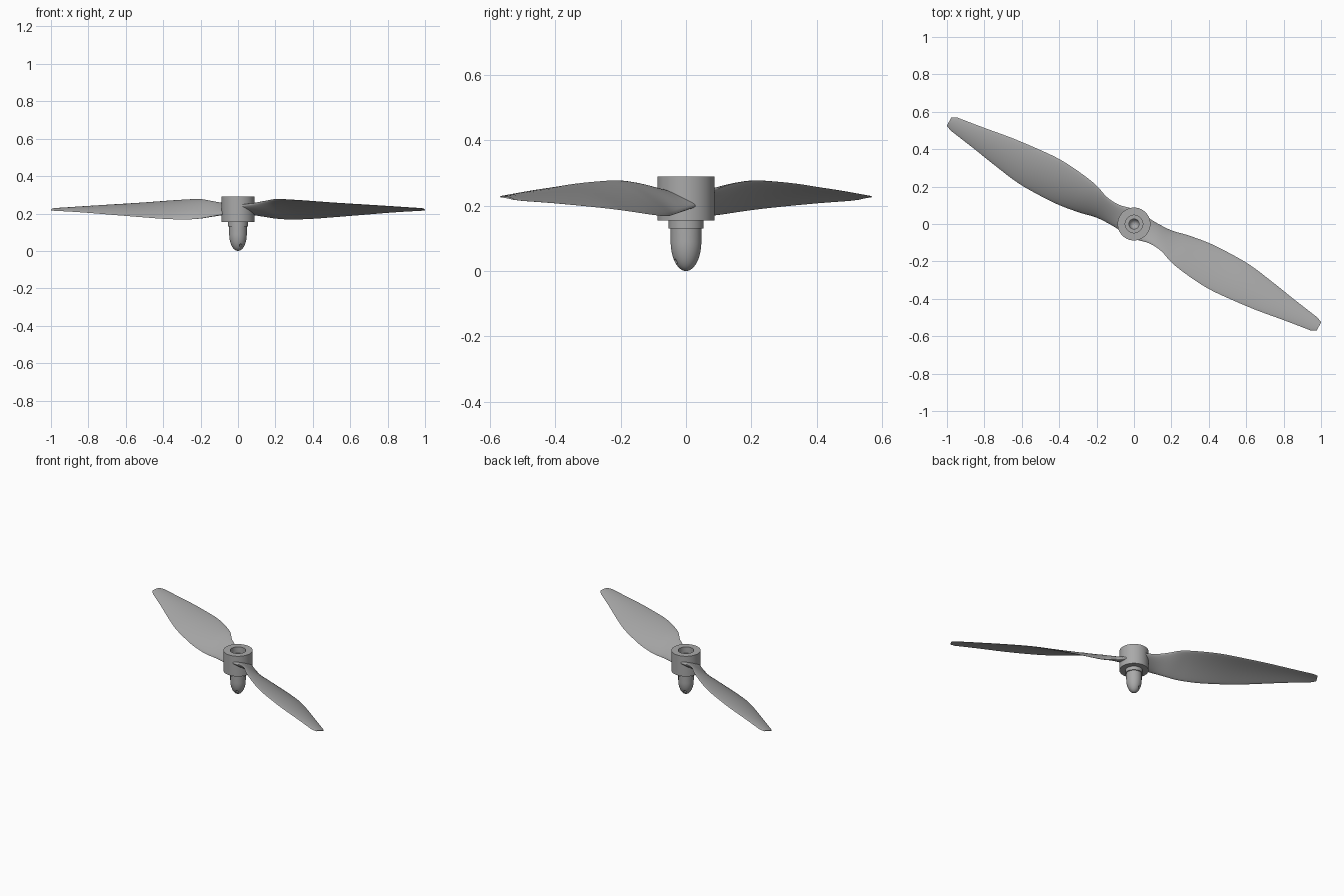
import bpy, bmesh, math
from mathutils import Vector, Matrix

cube = bpy.data.objects.get("Cube")
if cube:
    bpy.data.objects.remove(cube, do_unlink=True)

grey = bpy.data.materials.new("plain grey")
grey.use_nodes = True
grey.diffuse_color = (0.4, 0.4, 0.4, 1)
grey.node_tree.nodes["Principled BSDF"].inputs["Base Color"].default_value = (0.4, 0.4, 0.4, 1)


def finish(name, bm, angle=35):
    bmesh.ops.recalc_face_normals(bm, faces=bm.faces)
    mesh = bpy.data.meshes.new(name)
    bm.to_mesh(mesh)
    bm.free()
    mesh.materials.append(grey)
    ob = bpy.data.objects.new(name, mesh)
    bpy.context.collection.objects.link(ob)
    bpy.ops.object.select_all(action="DESELECT")
    ob.select_set(True)
    bpy.context.view_layer.objects.active = ob
    bpy.ops.object.shade_smooth_by_angle(angle=math.radians(angle))
    return ob


def lathe(name, profile, closed, steps=64):
    """Spin a radius/height profile around z."""
    bm = bmesh.new()
    verts = [bm.verts.new((r, 0, z)) for r, z in profile]
    edges = [bm.edges.new(pair) for pair in zip(verts, verts[1:])]
    if closed:
        edges.append(bm.edges.new((verts[-1], verts[0])))
    bmesh.ops.spin(bm, geom=verts + edges, axis=(0, 0, 1), cent=(0, 0, 0),
                   angle=2 * math.pi, steps=steps)
    bmesh.ops.remove_doubles(bm, verts=bm.verts, dist=1e-5)
    return finish(name, bm)


# Hub with a stepped bore, and the collar below it
lathe("hub", [(0.088, 0.155), (0.088, 0.29), (0.047, 0.29), (0.047, 0.25),
              (0.027, 0.25), (0.027, 0.155)], True)
lathe("collar", [(0.053, 0.13), (0.053, 0.157), (0.027, 0.157), (0.027, 0.13)], True)

# Hollow rounded spinner
arc = [i * math.pi / 32 for i in range(17)]
shell = [(0.047 * math.sin(a), 0.09 - 0.09 * math.cos(a)) for a in arc]
bore = [(0.027 * math.sin(a), 0.13 - 0.03 * math.cos(a)) for a in reversed(arc)]
spinner = lathe("spinner", shell + [(0.047, 0.132)] + bore, False)

# Cross hole through the spinner
bm = bmesh.new()
turn = Matrix.Rotation(math.atan2(-0.034, 0.015), 4, "Z") @ Matrix.Rotation(math.pi / 2, 4, "Y")
bmesh.ops.create_cone(bm, cap_ends=True, segments=20, radius1=0.007, radius2=0.007,
                      depth=0.2, matrix=Matrix.Translation((0, 0, 0.03)) @ turn)
cutter = finish("hole_cutter", bm)
cutter.hide_render = True
cut = spinner.modifiers.new("cross hole", "BOOLEAN")
cut.object = cutter
cut.operation = "DIFFERENCE"
bpy.context.view_layer.objects.active = spinner
bpy.ops.object.modifier_apply(modifier=cut.name)
bpy.data.objects.remove(cutter, do_unlink=True)

# Blade stations: distance, back edge, front edge, back height, front height, thickness
STATIONS = [
    (0.05, 0.066, -0.068, 0.200, 0.243, 0.036),
    (0.125, 0.064, -0.050, 0.185, 0.255, 0.030),
    (0.20, 0.069, -0.056, 0.173, 0.268, 0.022),
    (0.28, 0.088, -0.083, 0.168, 0.277, 0.017),
    (0.40, 0.107, -0.101, 0.172, 0.273, 0.014),
    (0.52, 0.113, -0.108, 0.180, 0.266, 0.012),
    (0.65, 0.111, -0.099, 0.189, 0.257, 0.011),
    (0.80, 0.090, -0.082, 0.199, 0.248, 0.010),
    (0.95, 0.065, -0.058, 0.208, 0.239, 0.008),
    (1.10, 0.042, -0.036, 0.215, 0.229, 0.006),
    (1.13, 0.030, -0.022, 0.218, 0.227, 0.005),
]
ALONG = Vector((0.873, -0.488, 0))
ACROSS = Vector((0.488, 0.873, 0))


def smooth_rows(rows, sub=4):
    """Catmull-Rom interpolation of the stations, straight in the last span."""
    out = []
    for i in range(len(rows) - 1):
        a, b, c, d = (rows[max(0, min(len(rows) - 1, k))] for k in range(i - 1, i + 3))
        if i >= len(rows) - 3:
            d = [2 * q - p for p, q in zip(b, c)]
        if i == len(rows) - 2:
            a = [2 * p - q for p, q in zip(b, c)]
        for j in range(sub):
            t = j / sub
            out.append([q + t / 2 * (r - p + t * (2 * p - 5 * q + 4 * r - s
                        + t * (3 * (q - r) + s - p))) for p, q, r, s in zip(a, b, c, d)])
    return out + [rows[-1]]


def blade(name, angle, sides=24):
    bm = bmesh.new()
    spin = Matrix.Rotation(angle, 4, "Z")
    rings = []
    for s, wb, wf, zb, zf, thick in smooth_rows(STATIONS):
        back = ALONG * s + ACROSS * wb + Vector((0, 0, zb))
        front = ALONG * s + ACROSS * wf + Vector((0, 0, zf))
        chord = front - back
        normal = ALONG.cross(-chord).normalized()
        camber = 0.05 * chord.length * min(1, max(0, (s - 0.1) / 0.2))
        ring = []
        for k in range(sides):
            a = 2 * math.pi * k / sides
            f = 0.5 - 0.5 * math.cos(a)
            lift = thick / 2 * math.sin(a) + camber * 4 * f * (1 - f)
            ring.append(bm.verts.new(spin @ (back + chord * f + normal * lift)))
        rings.append(ring)
    for low, high in zip(rings, rings[1:]):
        for k in range(sides):
            n = (k + 1) % sides
            bm.faces.new((low[k], low[n], high[n], high[k]))
    bm.faces.new(rings[0])
    bm.faces.new(rings[-1])
    return finish(name, bm, 60)


blade("left_blade", 0)
blade("right_blade", math.pi)
